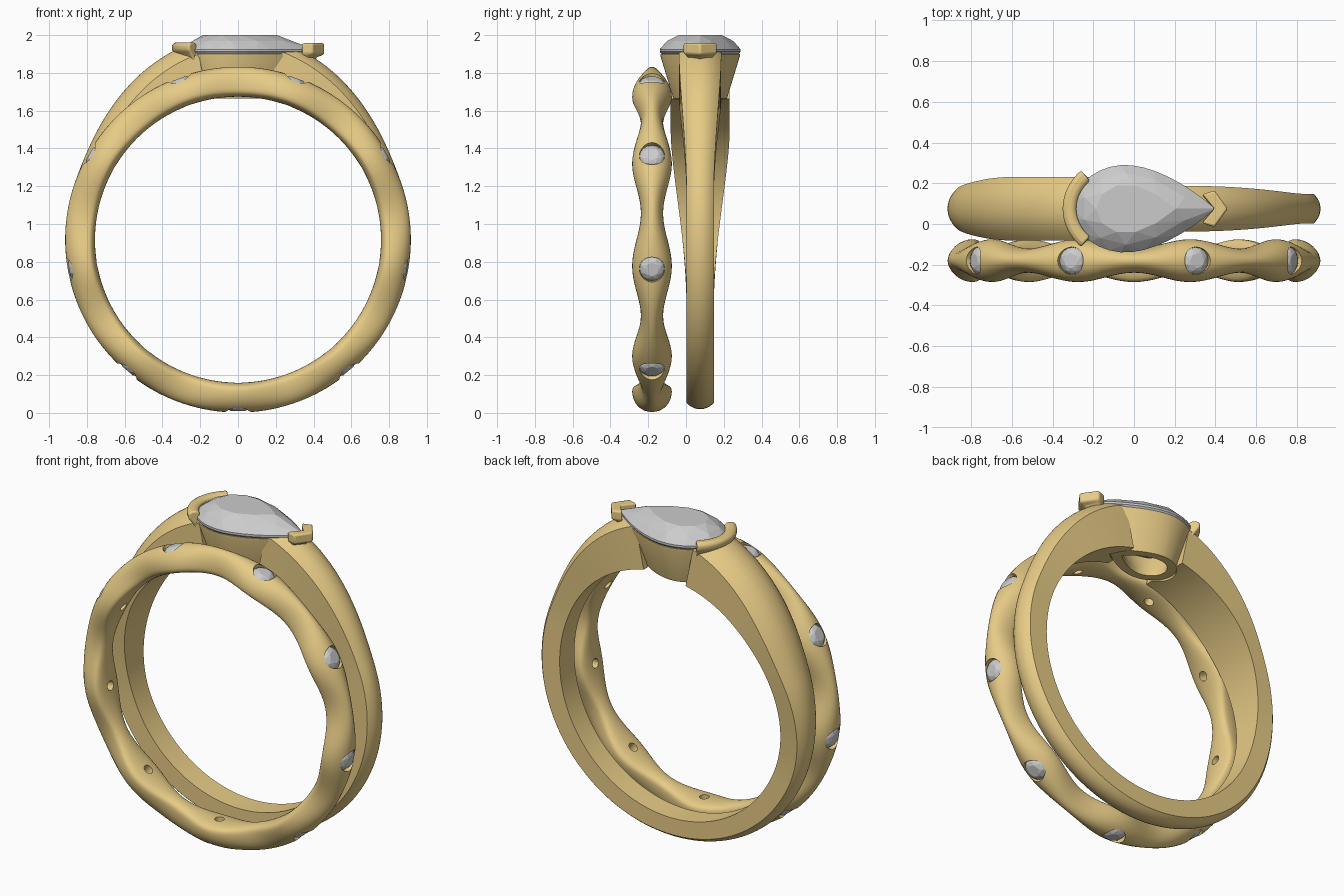
import bpy, bmesh
from math import sin, cos, pi, radians
from mathutils import Vector, Matrix

if "Cube" in bpy.data.objects:
    bpy.data.objects.remove(bpy.data.objects["Cube"])

gold = bpy.data.materials.new("gold")
gold.diffuse_color = (0.80, 0.60, 0.24, 1)
gold.use_nodes = True
gold.node_tree.nodes["Principled BSDF"].inputs["Base Color"].default_value = gold.diffuse_color
CZ = 0.917                      # height of both ring centres
PEAR = Vector((-0.04, 0.075, 0))  # centre of the pear setting


def finish(name, bm, mat=None, smooth=30):
    bmesh.ops.recalc_face_normals(bm, faces=bm.faces)
    me = bpy.data.meshes.new(name)
    bm.to_mesh(me)
    bm.free()
    ob = bpy.data.objects.new(name, me)
    bpy.context.collection.objects.link(ob)
    if mat:
        me.materials.append(mat)
    if smooth:
        shade(ob, smooth)
    return ob


def shade(ob, angle):
    bpy.ops.object.select_all(action='DESELECT')
    ob.select_set(True)
    bpy.context.view_layer.objects.active = ob
    bpy.ops.object.shade_smooth_by_angle(angle=radians(angle))


def loft(bm, rings, loop=False):
    """Skin closed cross-sections; cap the ends unless they loop round."""
    vs = [[bm.verts.new(p) for p in r] for r in rings]
    n = len(vs[0])
    for i in range(len(vs) if loop else len(vs) - 1):
        a, b = vs[i], vs[(i + 1) % len(vs)]
        for j in range(n):
            k = (j + 1) % n
            bm.faces.new((a[j], a[k], b[k], b[j]))
    if not loop:
        bm.faces.new(vs[0])
        bm.faces.new(vs[-1])


def cut(ob, cutter, angle=30):
    m = ob.modifiers.new("cut", 'BOOLEAN')
    m.object, m.solver, m.operation = cutter, 'EXACT', 'DIFFERENCE'
    deps = bpy.context.evaluated_depsgraph_get()
    me = bpy.data.meshes.new_from_object(ob.evaluated_get(deps))
    ob.modifiers.clear()
    ob.data = me
    bpy.data.objects.remove(cutter)
    shade(ob, angle)


def polar(a, r, y):
    """a = angle from the top, positive towards +x."""
    return (r * sin(a), y, CZ + r * cos(a))


def ease(x):
    x = min(1, max(0, x))
    return x * x * (3 - 2 * x)


def pear(a, s=1, off=0, z=0):
    """Point on the pear outline, scaled about its centre and pushed outward."""
    def raw(a):
        a = (a + pi) % (2 * pi) - pi
        if abs(a) >= pi / 2:
            return Vector((0.26 * cos(a), 0.215 * sin(a), 0))
        u = 1 - abs(a) / (pi / 2)
        y = 0.215 * (1 - u ** 1.75)
        return Vector((0.44 * u, y if a > 0 else -y, 0))
    p = raw(a) * s
    if off:
        t = (raw(a + 0.01) - raw(a - 0.01)).normalized()
        p += Vector((t.y, -t.x, 0)) * off
    return p + PEAR + Vector((0, 0, z))


def pear_ring(s, z, n=64):
    return [pear(2 * pi * i / n, s, 0, z) for i in range(n)]


def gem(bm, outline, n, levels, culet):
    """Faceted stone: convex hull of staggered rings (scale, z, count factor, stagger)."""
    pts = [Vector(culet)]
    for s, z, k, shift in levels:
        pts += [outline(2 * pi * (i + shift) / (n * k), s, z) for i in range(n * k)]
    vs = [bm.verts.new(p) for p in pts]
    res = bmesh.ops.convex_hull(bm, input=vs)
    bmesh.ops.dissolve_limit(bm, angle_limit=0.01, verts=bm.verts, edges=bm.edges)


# Wavy band: width swells at each of nine stones
STONES = [pi + 2 * pi * i / 9 for i in range(9)]
rings = []
for i in range(216):
    a = 2 * pi * i / 216
    w = 0.082 + 0.023 * cos(9 * (a - pi))
    ring = []
    for j in range(32):
        p = 2 * pi * j / 32
        s, c = sin(p), cos(p)
        y = w * c
        if s >= 0:
            r = 0.803 + 0.112 * s
        else:
            r = 0.803 - 0.046 * abs(s) ** 0.7
        ring.append(polar(a, r, -0.18 + y))
    rings.append(ring)
bm = bmesh.new()
loft(bm, rings, True)
band = finish("wavy_band", bm, gold)

# Stone seats drilled through the wavy band, and the small round stones
bm, stones = bmesh.new(), bmesh.new()
for a in STONES:
    m = Matrix.Translation((0, -0.18, CZ)) @ Matrix.Rotation(a, 4, 'Y')
    loft(bm, [[m @ Vector((q * cos(t), q * sin(t), r)) for t in [2 * pi * i / 28 for i in range(28)]]
              for r, q in ((0.70, 0.028), (0.82, 0.028), (0.868, 0.067), (1.0, 0.067))])
    one = bmesh.new()
    gem(one, lambda t, s, z: Vector((0.066 * s * cos(t), 0.066 * s * sin(t), z)), 8,
        [(0.55, 0.908, 1, 0), (0.82, 0.899, 1, 0.5), (1, 0.885, 2, 0), (1, 0.880, 2, 0)], (0, 0, 0.825))
    one.transform(m)
    tmp = bpy.data.meshes.new("tmp")
    one.to_mesh(tmp)
    one.free()
    stones.from_mesh(tmp)
    bpy.data.meshes.remove(tmp)
cut(band, finish("seat_cutter", bm, smooth=0))
finish("band_stones", stones, smooth=0)

# Main shank: domed outside, flat sides, broad left shoulder and slim right one
rings = []
for i in range(181):
    deg = 12 + (336 * i / 180)
    al = min(deg, 360 - deg)
    ro = 0.915 + 0.172 * (1 - ease(al / 70)) - 0.018 * ease((al - 90) / 90)
    if deg < 180:
        w = 0.072 + 0.040 * (1 - ease((al - 15) / 60))
    else:
        w = 0.072 + 0.084 * (1 - ease((al - 40) / 75))
    h = 0.45 * w
    ring = [(0.762, w), (0.762, -w)]
    for j in range(17):
        t = -1 + j / 8
        ring.append((ro - h * abs(t) ** 2.2, w * t))
    rings.append([polar(radians(deg), r, 0.075 + y) for r, y in ring])
bm = bmesh.new()
loft(bm, rings)
shank = finish("main_shank", bm, gold)
bm = bmesh.new()
loft(bm, [pear_ring(s, z) for s, z in ((0.53, 1.55), (0.94, 1.89), (1.02, 1.93), (1.02, 2.3))])
cut(shank, finish("head_cutter", bm, smooth=0))

# Tapered hollow head under the pear stone
bm = bmesh.new()
outer_inner = [(0.66, 1.665), (0.98, 1.89), (0.98, 1.90), (0.88, 1.90), (0.46, 1.70), (0.44, 1.665)]
loft(bm, [pear_ring(s, z) for s, z in outer_inner], True)
finish("head", bm, gold)

# Pear stone
bm = bmesh.new()
gem(bm, lambda t, s, z: pear(t, s, 0, z), 10,
    [(0.56, 2.0, 1, 0), (0.82, 1.968, 1, 0.5), (1, 1.925, 3, 0), (1, 1.912, 3, 0), (0.55, 1.79, 1, 0.5)],
    (0.0, 0.075, 1.71))
finish("pear_stone", bm, smooth=0)


def soften(ob, width):
    b = ob.modifiers.new("soft", 'BEVEL')
    b.width, b.segments, b.limit_method = width, 3, 'ANGLE'
    b.angle_limit = radians(40)


# Curved claw hugging the round end
section = [(1, -0.02, 1.945), (1, 0.0, 1.962), (1, 0.03, 1.962), (1, 0.05, 1.95), (1, 0.05, 1.92),
           (0.96, 0.03, 1.885), (0.85, 0.015, 1.79), (0.85, -0.02, 1.79), (0.96, -0.02, 1.89), (1, -0.005, 1.92)]
bm = bmesh.new()
loft(bm, [[pear(radians(136 + 88 * i / 24), s, o, z) for s, o, z in section] for i in range(25)])
soften(finish("round_end_claw", bm, gold), 0.01)

# V-shaped claw guarding the point
vee = [(0.46, 0), (0.395, 0.09), (0.335, 0.07), (0.395, 0), (0.335, -0.07), (0.395, -0.09)]
bm = bmesh.new()
loft(bm, [[(0.36 + dx + (x - 0.36) * s, 0.075 + y * s, z) for x, y in vee]
          for s, dx, z in ((1, 0, 1.957), (1, 0, 1.90), (0.75, -0.01, 1.885), (0.6, -0.085, 1.78))])
soften(finish("point_claw", bm, gold), 0.01)
